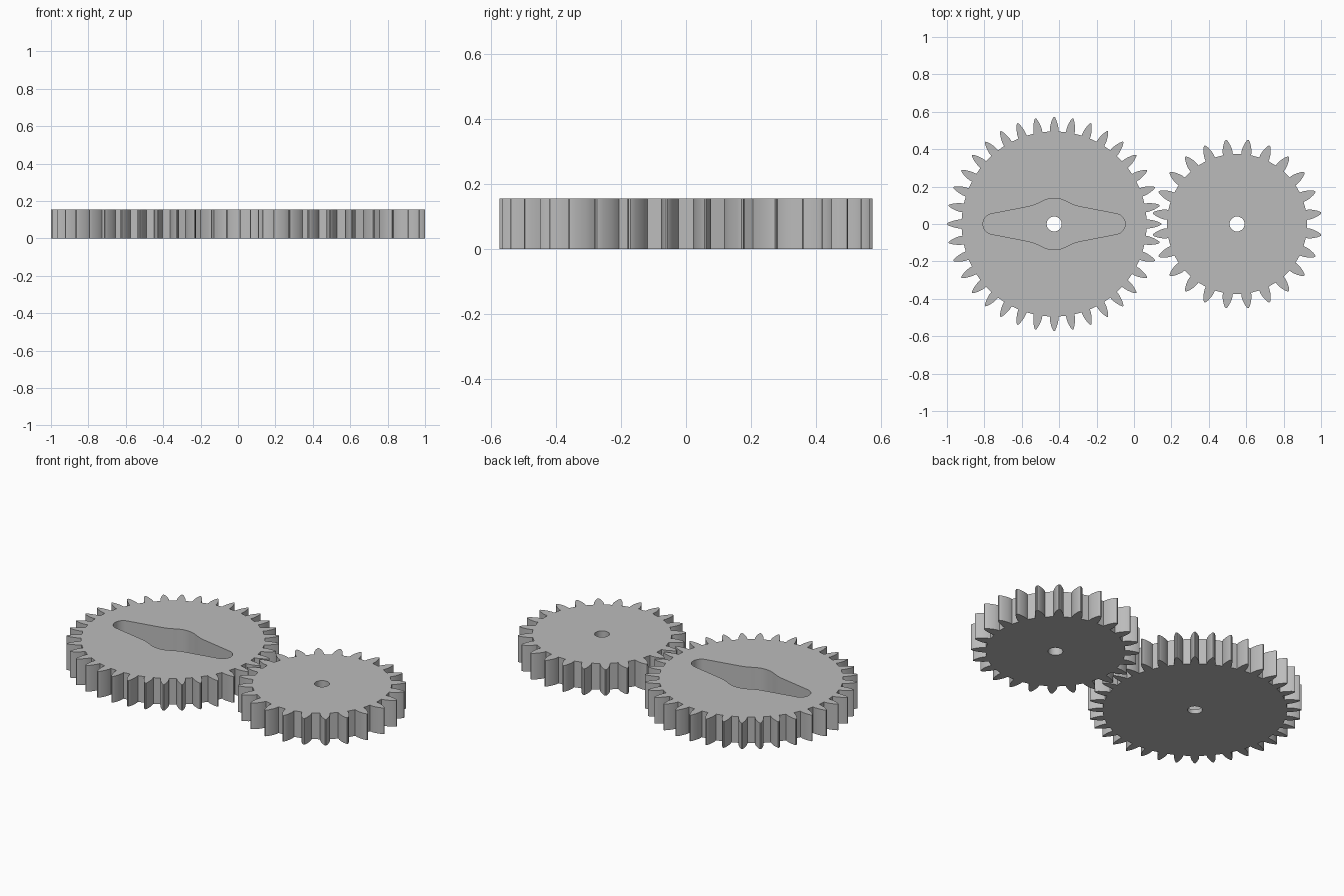
import bpy, bmesh
from math import pi, cos, sin, radians

HEIGHT, BORE = 0.155, 0.04

old = bpy.data.objects.get("Cube")
if old:
    bpy.data.objects.remove(old, do_unlink=True)

grey = bpy.data.materials.new("plain grey")
grey.use_nodes = True
grey.diffuse_color = (0.5, 0.5, 0.5, 1)
grey.node_tree.nodes["Principled BSDF"].inputs["Base Color"].default_value = (0.5, 0.5, 0.5, 1)


def prism(name, outline, x, z0, z1):
    """Extrude a closed outline upwards."""
    bm = bmesh.new()
    face = bm.faces.new([bm.verts.new((px + x, py, z0)) for px, py in outline])
    top = bmesh.ops.extrude_face_region(bm, geom=[face])["geom"]
    bmesh.ops.translate(bm, vec=(0, 0, z1 - z0),
                        verts=[v for v in top if isinstance(v, bmesh.types.BMVert)])
    bmesh.ops.recalc_face_normals(bm, faces=bm.faces)
    mesh = bpy.data.meshes.new(name)
    bm.to_mesh(mesh)
    bm.free()
    mesh.materials.append(grey)
    obj = bpy.data.objects.new(name, mesh)
    bpy.context.collection.objects.link(obj)
    return obj


def arc(cx, r, a0, a1, n):
    angles = [radians(a0 + (a1 - a0) * i / n) for i in range(n + 1)]
    return [(cx + r * cos(a), r * sin(a)) for a in angles]


def gear_outline(teeth, root, tip, phase):
    """Convex tapering teeth: (height share, half width as share of pitch)."""
    flank = [(0, .27), (.2, .26), (.4, .225), (.6, .175), (.8, .115), (.94, .06), (1, .025)]
    side = [(h, -w) for h, w in flank] + [(h, w) for h, w in reversed(flank)]
    pitch = 2 * pi / teeth
    points = []
    for t in range(teeth):
        for h, w in side:
            r, a = root + (tip - root) * h, (t + phase + w) * pitch
            points.append((r * cos(a), r * sin(a)))
    return points


def cut(target, cutter):
    mod = target.modifiers.new("cut", "BOOLEAN")
    mod.object, mod.operation, mod.solver = cutter, "DIFFERENCE", "EXACT"
    bpy.context.view_layer.objects.active = target
    bpy.ops.object.modifier_apply(modifier=mod.name)
    bpy.data.objects.remove(cutter, do_unlink=True)


def make_gear(name, x, teeth, root, tip, phase):
    gear = prism(name, gear_outline(teeth, root, tip, phase), x, 0, HEIGHT)
    cut(gear, prism("bore_cutter", arc(0, BORE, 0, 352.5, 47), x, -0.1, HEIGHT + 0.1))
    return gear


large = make_gear("large_gear", -0.427, 36, 0.495, 0.573, 0)
small = make_gear("small_gear", 0.551, 24, 0.375, 0.453, 0.5)

# Two-armed pocket in the large gear: rounded arm end, fillet, hub arc
quarter = arc(0.325, 0.055, 0, 78, 8)
quarter += [(0.135, 0.093), (0.11, 0.1), (0.09, 0.108)]
quarter += arc(0, 0.137, 60, 90, 6)
half = quarter + [(-x, y) for x, y in reversed(quarter[:-1])]
pocket = half + [(x, -y) for x, y in reversed(half[1:-1])]
cut(large, prism("pocket_cutter", pocket, -0.427, 0.025, HEIGHT + 0.1))

bpy.ops.object.select_all(action="DESELECT")
for gear in (large, small):
    gear.select_set(True)
    bpy.context.view_layer.objects.active = gear
bpy.ops.object.shade_smooth_by_angle(angle=radians(30))
